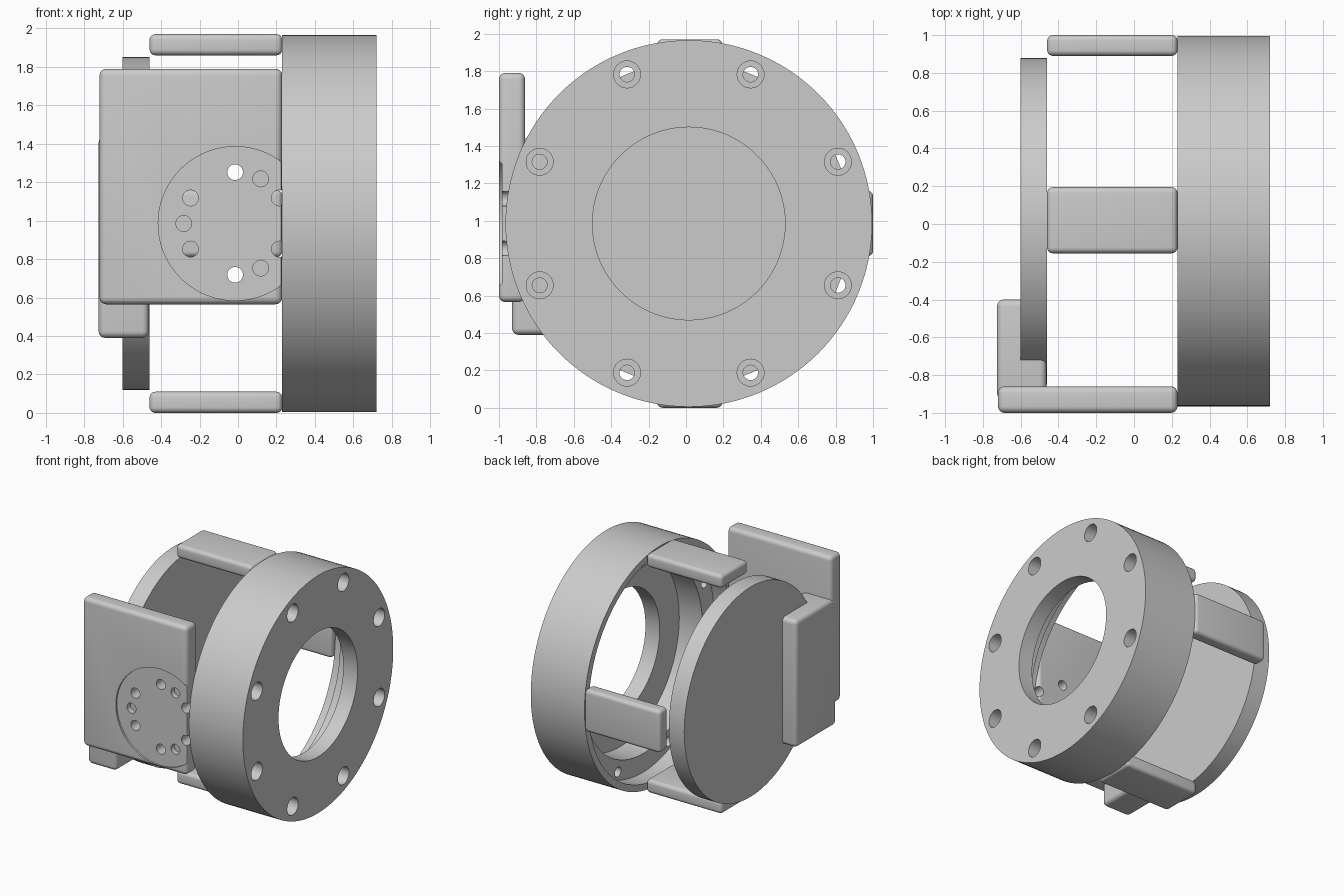
import bpy, bmesh, math
from mathutils import Matrix, Vector

if "Cube" in bpy.data.objects:
    bpy.data.objects.remove(bpy.data.objects["Cube"])

CY, CZ = 0.015, 0.985          # shared axis of the ring and disc

grey = bpy.data.materials.new("plain grey")
grey.diffuse_color = (0.6, 0.6, 0.6, 1)
grey.use_nodes = True
grey.node_tree.nodes["Principled BSDF"].inputs["Base Color"].default_value = grey.diffuse_color


def finish(name, bm):
    bmesh.ops.recalc_face_normals(bm, faces=bm.faces)
    me = bpy.data.meshes.new(name)
    bm.to_mesh(me)
    bm.free()
    ob = bpy.data.objects.new(name, me)
    bpy.context.collection.objects.link(ob)
    me.materials.append(grey)
    return ob


def lathe(name, profile, steps=128):
    """Revolve closed (x, radius) profile around the shared x axis."""
    bm = bmesh.new()
    rings = []
    for i in range(steps):
        a = 2 * math.pi * i / steps
        rings.append([bm.verts.new((x, CY + r * math.cos(a), CZ + r * math.sin(a)))
                      for x, r in profile])
    n = len(profile)
    for i in range(steps):
        p, q = rings[i], rings[(i + 1) % steps]
        for j in range(n):
            bm.faces.new((p[j], p[(j + 1) % n], q[(j + 1) % n], q[j]))
    return finish(name, bm)


def add_cylinder(bm, start, axis, length, radius, steps=32):
    """Add a cylinder from start along axis ('x' or 'y')."""
    d = Vector((1, 0, 0)) if axis == 'x' else Vector((0, 1, 0))
    m = Matrix.Translation(Vector(start) + d * length / 2) @ d.to_track_quat('Z', 'Y').to_matrix().to_4x4()
    bmesh.ops.create_cone(bm, cap_ends=True, segments=steps, radius1=radius,
                          radius2=radius, depth=length, matrix=m)


def rounded_box(name, lo, hi, bevel=0.03):
    bm = bmesh.new()
    lo, hi = Vector(lo), Vector(hi)
    m = Matrix.Translation((lo + hi) / 2) @ Matrix.Diagonal((hi - lo).to_4d())
    bmesh.ops.create_cube(bm, size=1, matrix=m)
    bmesh.ops.bevel(bm, geom=bm.edges[:], offset=bevel, segments=5, profile=0.5, affect='EDGES')
    return finish(name, bm)


def cut(ob, bm):
    """Subtract the bmesh from the object and discard the cutter."""
    cutter = finish("cutter", bm)
    cutter.hide_render = True
    mod = ob.modifiers.new("cut", 'BOOLEAN')
    mod.operation, mod.solver, mod.object = 'DIFFERENCE', 'EXACT', cutter
    bpy.context.view_layer.objects.active = ob
    bpy.ops.object.modifier_apply(modifier=mod.name)
    bpy.data.objects.remove(cutter)


# Flanged ring with stepped cavity
ring = lathe("flange_ring", [(0.23, 0.98), (0.72, 0.98), (0.72, 0.515), (0.59, 0.515),
                             (0.59, 0.77), (0.38, 0.77), (0.38, 0.925), (0.23, 0.925)])
# Bolt holes, then their counterbores
for x0, length, radius in ((0.3, 0.5, 0.04), (0.62, 0.2, 0.072)):
    bm = bmesh.new()
    for i in range(8):
        a = math.radians(22.5 + 45 * i)
        add_cylinder(bm, (x0, CY + 0.863 * math.cos(a), CZ + 0.863 * math.sin(a)), 'x', length, radius)
    cut(ring, bm)

# Back disc
bm = bmesh.new()
add_cylinder(bm, (-0.60, CY, CZ), 'x', 0.14, 0.865, 128)
disc = finish("back_disc", bm)

# Connecting bars
bars = [rounded_box("top_bar", (-0.46, -0.155, 1.86), (0.23, 0.195, 1.97)),
        rounded_box("bottom_bar", (-0.46, -0.155, 0.0), (0.23, 0.195, 0.11)),
        rounded_box("rear_bar", (-0.46, 0.89, 0.81), (0.23, 1.0, 1.16))]

# Block joining disc and front plate
block = rounded_box("side_block", (-0.725, -0.93, 0.39), (-0.463, -0.40, 1.44), 0.035)

# Front plate with round recess and hole pattern
plate = rounded_box("front_plate", (-0.72, -1.0, 0.565), (0.23, -0.86, 1.79), 0.035)
bm = bmesh.new()
add_cylinder(bm, (-0.015, -1.1, CZ), 'y', 0.115, 0.40, 96)
cut(plate, bm)
bm = bmesh.new()
for s in (-1, 1):
    for x, dz, depth in ((-0.015, 0.267, 0.3), (-0.247, 0.133, 0.3),
                         (0.215, 0.133, 0.3), (0.118, 0.232, 0.16)):
        add_cylinder(bm, (x, -1.1, CZ + s * dz), 'y', depth, 0.041)
add_cylinder(bm, (-0.282, -1.1, CZ), 'y', 0.16, 0.041)
cut(plate, bm)

# Smooth curved surfaces, keep edges crisp
for ob in [ring, disc, block, plate] + bars:
    bpy.ops.object.select_all(action='DESELECT')
    ob.select_set(True)
    bpy.context.view_layer.objects.active = ob
    bpy.ops.object.shade_smooth_by_angle(angle=math.radians(30))
